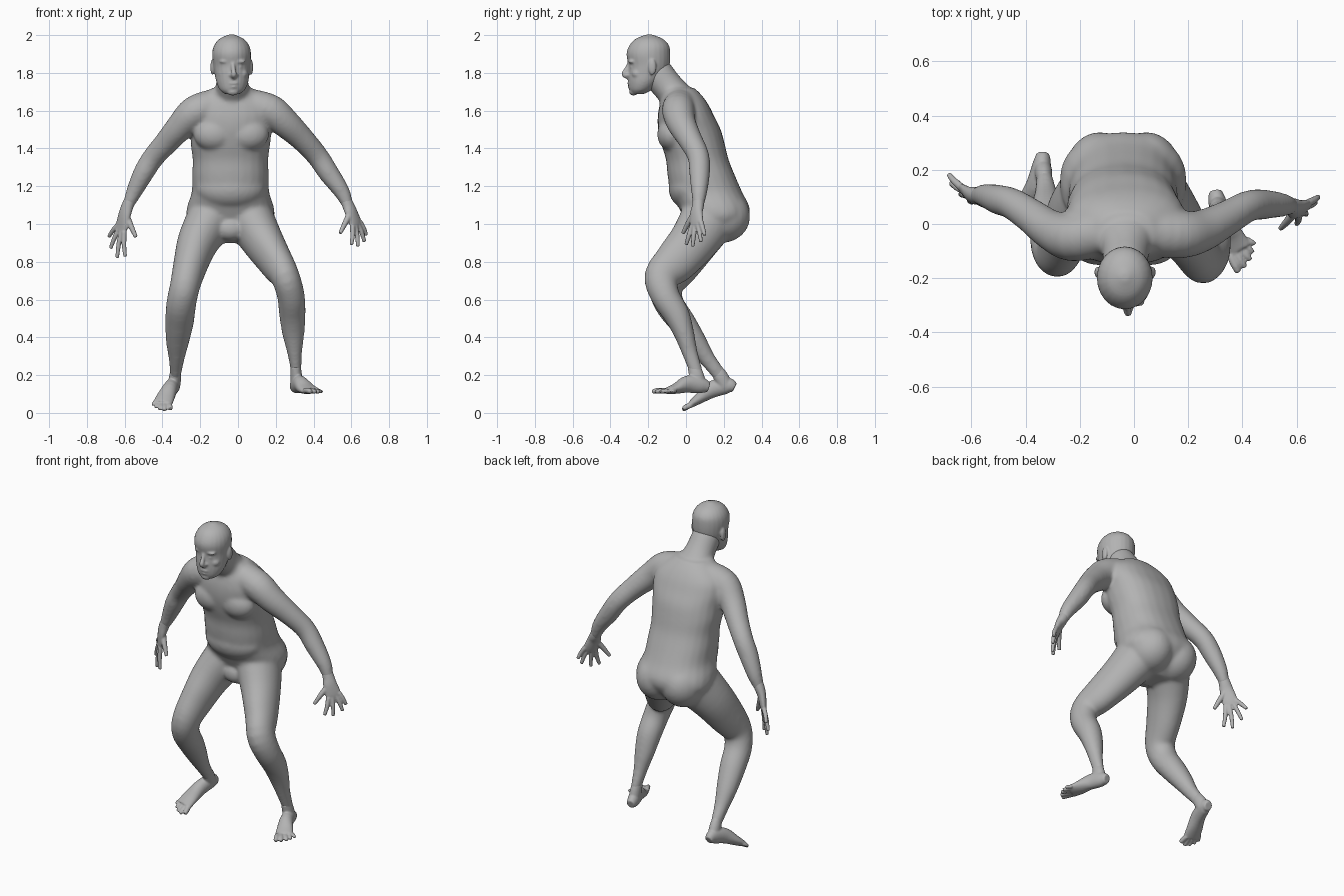
import bpy, bmesh, math
from mathutils import Vector, Matrix

old = bpy.data.objects.get("Cube")
if old:
    bpy.data.objects.remove(old, do_unlink=True)

CM = 0.01          # all part sizes below are in hundredths of a unit
SEGMENTS = 24
STEPS = 4

skin = bpy.data.materials.new("plain_grey")
skin.use_nodes = True
grey = (0.45, 0.45, 0.45, 1)
skin.diffuse_color = grey
shader = next(n for n in skin.node_tree.nodes if n.type == 'BSDF_PRINCIPLED')
shader.inputs["Base Color"].default_value = grey
shader.inputs["Roughness"].default_value = 0.7


def spline(rows):
    """Smooth interpolation through every value of the rows."""
    rows = [Vector(r) for r in rows]
    out = []
    for i in range(len(rows) - 1):
        p, q = rows[i], rows[i + 1]
        before = rows[i - 1] if i else p
        after = rows[i + 2] if i + 2 < len(rows) else q
        for k in range(STEPS):
            t = k / STEPS
            m, n = (q - before) / 2, (after - p) / 2
            out.append(p + m * t + (3 * (q - p) - 2 * m - n) * t ** 2
                       + (2 * (p - q) + m + n) * t ** 3)
    return out + [rows[-1]]


def rounded(value, power):
    return math.copysign(abs(value) ** power, value)


def loft(bm, rows, side=(1, 0, 0), level=False, power=1):
    """Closed tube of rounded rings; rows are x, y, z, side radius, depth radius."""
    rows = spline([r if len(r) == 5 else (*r, r[-1]) for r in rows])
    centres = [Vector(r[:3]) for r in rows]
    rings = []
    for i, row in enumerate(rows):
        ahead = centres[min(i + 1, len(rows) - 1)] - centres[max(i - 1, 0)]
        axis = Vector((0, 0, 1)) if level else ahead.normalized()
        u = Vector(side)
        u = (u - axis * u.dot(axis)).normalized()
        v = axis.cross(u)
        ring = []
        for k in range(SEGMENTS):
            a = math.tau * k / SEGMENTS
            across = u * row[3] * rounded(math.cos(a), power)
            deep = v * row[4] * rounded(math.sin(a), power)
            ring.append(bm.verts.new((centres[i] + across + deep) * CM))
        rings.append(ring)
    for low, high in zip(rings, rings[1:]):
        for k in range(SEGMENTS):
            j = (k + 1) % SEGMENTS
            bm.faces.new((low[k], low[j], high[j], high[k]))
    bm.faces.new(rings[0])
    bm.faces.new(rings[-1])


def ball(bm, centre, radii):
    """Ellipsoid muscle or facial feature."""
    place = Matrix.Translation(Vector(centre) * CM) @ Matrix.Diagonal((*(Vector(radii) * CM), 1))
    bmesh.ops.create_uvsphere(bm, u_segments=24, v_segments=16, radius=1, matrix=place)


def finish(bm, name, voxel, smoothing):
    """Fuse the overlapping pieces into one smooth skin."""
    bmesh.ops.recalc_face_normals(bm, faces=bm.faces[:])
    mesh = bpy.data.meshes.new(name)
    bm.to_mesh(mesh)
    bm.free()
    mesh.materials.append(skin)
    mesh.shade_smooth()
    obj = bpy.data.objects.new(name, mesh)
    bpy.context.collection.objects.link(obj)
    fuse = obj.modifiers.new("fuse", 'REMESH')
    fuse.mode = 'VOXEL'
    fuse.voxel_size = voxel
    fuse.use_smooth_shade = True
    soften = obj.modifiers.new("soften", 'SMOOTH')
    soften.factor = 0.5
    soften.iterations = smoothing


# Torso: crotch to shoulders
body = bmesh.new()
loft(body, [(-4, 13, 90, 8, 7), (-4, 15, 96, 18, 12.5), (-4, 16, 103, 23, 17),
            (-4, 14.8, 109, 23, 18.8), (-4, 10.8, 117, 20.5, 18.9), (-4, 8, 126, 20.3, 17.8),
            (-4, 6, 134, 20, 16.6), (-4, 3.8, 142, 21, 16.8), (-3.5, 1.8, 150, 21.5, 16.6),
            (-3, 0, 157, 22.5, 15), (-3, -1, 163, 21, 13), (-3, -2, 168, 16, 10.5),
            (-3, -4, 172, 10.5, 8.5)], level=True, power=0.87)
for s in (-1, 1):
    ball(body, (-3.5 + s * 9, -7.5, 147.5), (11, 7.8, 9))   # chest
    ball(body, (-4 + s * 8.5, 19, 104), (13, 15, 14))       # buttocks
ball(body, (-4, 2, 119), (18.5, 11.3, 11.5))                # belly
ball(body, (-4, 3.5, 97.5), (8, 6, 6.5))                    # groin

# Neck
loft(body, [(-3, -2, 164, 13, 9), (-3, -9, 172, 9, 8.3), (-3.3, -15.5, 180, 8.2, 8.6),
            (-3.3, -18, 184, 7, 8)])

# Arms: shoulder to wrist
loft(body, [(7, -3, 162.5, 9), (17, -4, 160, 8.8), (25, -2.5, 153.5, 7.8), (34, 2, 145, 6.5),
            (42, 6.5, 136, 5.8), (48, 7.2, 127, 5.5), (55, 7, 117, 4.3), (58.5, 6.5, 109, 2.8)])
loft(body, [(-13, -3, 162.5, 9), (-23, -5, 159, 8.8), (-31, -2, 151, 7.4), (-38, 3, 143, 6.4),
            (-45, 7.5, 135, 5.8), (-50, 9, 127, 5.5), (-55, 10.5, 117, 4.3),
            (-58.5, 10.5, 109, 2.8)])

# Legs: hip to ankle
loft(body, [(6, 12, 103, 13, 15), (13, 4, 91, 11, 13), (20, -5.5, 80, 9, 11.5),
            (25, -13, 72, 7.7, 9.2), (28, -11, 62, 7.3, 7.7), (28.8, -5, 52, 7, 6.9),
            (29.3, -1, 42, 5.9, 5.4), (30, 2, 32, 4, 4.2), (30.7, 5, 23, 2.9, 3.6),
            (31, 7, 16, 2.2, 3)])
loft(body, [(-14, 12, 103, 13, 15), (-21, 4.5, 91, 11, 13), (-25, -3.5, 79, 9.2, 11.5),
            (-28, -10.5, 67.5, 8, 9.2), (-30, -9, 58, 7.9, 7.9), (-31, -2, 48, 7.6, 7.1),
            (-32, 5, 38, 6.2, 5.8), (-32.5, 11, 29, 4.3, 4.4), (-33, 17, 21, 3, 3.7),
            (-33.5, 20.5, 15, 2.2, 3)])
finish(body, "body", 0.009, 16)

# Head: chin to crown
head = bmesh.new()
loft(head, [(-3, -25.5, 168.8, 3.8, 3), (-3, -24, 171, 6.6, 6), (-3, -22.3, 175, 8.4, 8.3),
            (-3.2, -20.5, 180, 9.3, 10.2), (-3.3, -19.6, 184, 9.8, 10.9),
            (-3.4, -19.9, 190, 10.3, 11.6), (-3.4, -19.5, 194.5, 9.3, 10.5),
            (-3.4, -19.5, 198, 6.4, 7.2), (-3.4, -19.5, 200.3, 1.5, 1.5)], level=True)
loft(head, [(-2.8, -29.7, 186, 1), (-2.5, -31.2, 182.5, 1.1), (-2.2, -32.7, 179.4, 1.5),
            (-2.3, -30.5, 178, 1.5)])                       # nose
ball(head, (-2.5, -29.4, 174.5), (3, 1.7, 1))               # upper lip
ball(head, (-2.5, -29.2, 172.7), (2.7, 1.6, 1))             # lower lip
ball(head, (-2.8, -27.8, 170), (3.2, 2.3, 2))               # chin
for s in (-1, 1):
    ball(head, (-2.8 + s * 3.7, -28.5, 186), (3.3, 2.1, 1.1))     # brow
    ball(head, (-2.8 + s * 3.5, -28.3, 183), (1.6, 1.4, 0.9))     # eye
    ball(head, (-2.8 + s * 4.8, -25.6, 179.5), (3.2, 3.2, 2.8))   # cheek
    ball(head, (-2.3 + s * 1.4, -30.6, 178.8), (1, 1.2, 1))       # nostril
    ball(head, (-3.3 + s * 10.2, -17.8, 183), (1.1, 2.1, 4.2))    # ear
finish(head, "head", 0.006, 4)


def hand(name, palm, knuckle, side, thumb, tips):
    """Palm, thumb and four fanned fingers, index first."""
    bm = bmesh.new()
    loft(bm, palm, side)
    loft(bm, thumb)
    across = Vector(side).normalized()
    for i, tip in enumerate(tips):
        base = Vector(knuckle) + across * (i - 1.5) * 2.2
        tip = Vector(tip)
        bend = base.lerp(tip, 0.5) + Vector((math.copysign(0.4, tip.x), 0, 0))
        loft(bm, [(*base, 1.4), (*bend, 1.25), (*tip, 0.95)])
    finish(bm, name, 0.005, 2)


hand("left_hand",
     [(56.5, 6.8, 114, 3, 3), (58.5, 6.3, 109.5, 3.4, 2.9), (60, 5.5, 106, 4, 2.4),
      (62, 5.5, 101, 4.5, 1.8), (62.8, 5.5, 98.5, 4, 1.3)],
     (62.5, 5.5, 100), (0.58, 0.72, 0.36),
     [(59.5, 5, 106, 1.8), (57, 1.5, 101, 1.5), (54, -1.7, 95, 1)],
     [(60, 0, 89), (63.5, 3.5, 88), (67, 8, 90.5), (68, 10, 94)])
hand("right_hand",
     [(-56.5, 10.5, 114, 3, 3), (-58.5, 10.5, 109.5, 3.4, 2.9), (-60, 10.5, 105, 4, 2.4),
      (-61.5, 11.3, 99, 4.5, 1.8), (-62.3, 11.5, 96, 4, 1.3)],
     (-62, 11.5, 97.5), (-0.5, 0.62, 0.5),
     [(-59, 10, 104, 1.8), (-56.5, 8, 98.5, 1.5), (-54, 6.5, 93, 1)],
     [(-59.7, 8, 82.8), (-64, 11, 82), (-67.5, 15, 87), (-68.3, 18.3, 93.3)])


def foot(name, ankle, sole, first, last, tips):
    """Ankle, heel to ball, then five toes, big toe first."""
    bm = bmesh.new()
    loft(bm, ankle)
    loft(bm, sole)
    for i, tip in enumerate(tips):
        base = Vector(first).lerp(Vector(last), i / 4)
        size = 1.5 - 0.12 * i
        middle = base.lerp(Vector(tip), 0.6) + Vector((0, 0, 0.3))
        loft(bm, [(*base, size), (*middle, size), (*tip, size * 0.75)])
    finish(bm, name, 0.005, 5)


foot("left_foot",
     [(30.5, 4, 25, 2.6, 3.3), (30.8, 5.5, 20, 3.1, 3.9), (31, 7, 14, 3.2, 4)],
     [(30, 12, 13.5, 2.4, 2.6), (30.8, 8, 14.6, 3.4, 4.3), (33, 1, 15.2, 3.9, 4.6),
      (36, -5, 13, 4.8, 2.9), (38.5, -9.5, 11.8, 5.2, 1.8)],
     (35.5, -11.5, 11.8), (41.5, -5.5, 11.7),
     [(38.5, -17.8, 11.2), (41, -16, 11.1), (43, -13.3, 11), (44, -10.5, 11), (44.7, -7.5, 11)])
foot("right_foot",
     [(-33, 16, 23, 2.6, 3.3), (-33.3, 18.5, 19, 3.2, 3.9), (-33.8, 21, 14, 3.2, 4)],
     [(-33.7, 25.7, 13.3, 2.4, 2.6), (-34, 22, 14.5, 3.4, 4.3), (-36, 14, 12.5, 4, 4.5),
      (-38.5, 7.5, 8, 4.9, 3), (-40, 3, 4.8, 5.2, 1.9)],
     (-36.5, 3, 4.3), (-43.5, 6, 6),
     [(-35.7, -1.5, 2), (-39, -1.8, 1.4), (-41.5, -0.7, 1.8), (-43.7, 1, 2.8), (-45.2, 3, 4.2)])
